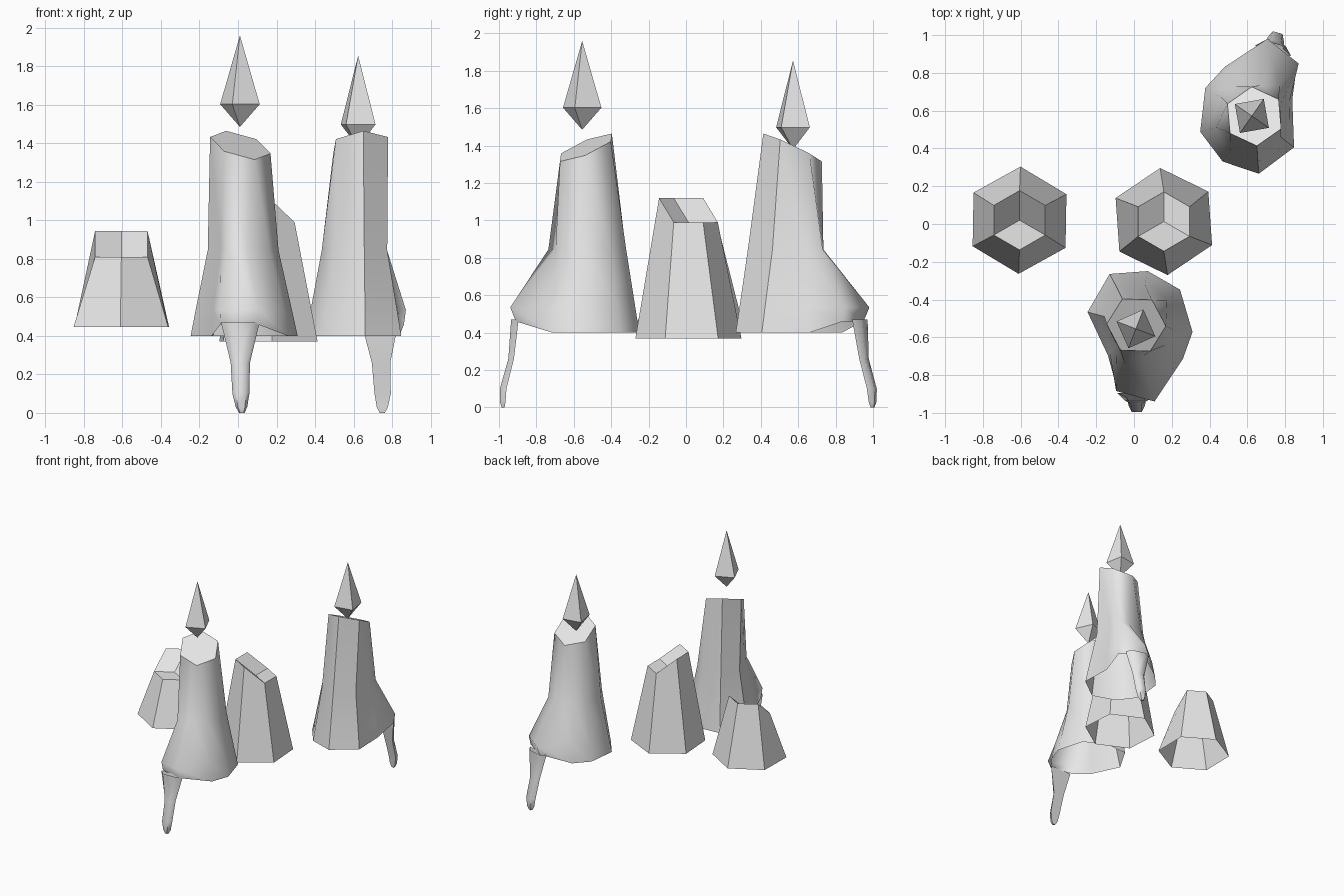
import bpy, bmesh
from math import radians, cos, sin
from mathutils import Matrix

cube = bpy.data.objects.get("Cube")
if cube:
    bpy.data.objects.remove(cube, do_unlink=True)

# Single pale grey wax colour
wax = bpy.data.materials.new("pale grey wax")
wax.use_nodes = True
colour = (0.8, 0.8, 0.8, 1)
wax.diffuse_color = colour
wax.node_tree.nodes["Principled BSDF"].inputs["Base Color"].default_value = colour


def finish(bm, name, at=(0, 0, 0), turn=0, smooth=False):
    bmesh.ops.recalc_face_normals(bm, faces=bm.faces)
    for f in bm.faces:
        f.smooth = smooth
    mesh = bpy.data.meshes.new(name)
    bm.to_mesh(mesh)
    bm.free()
    mesh.materials.append(wax)
    obj = bpy.data.objects.new(name, mesh)
    obj.matrix_world = Matrix.Translation(at) @ Matrix.Rotation(radians(turn), 4, "Z")
    bpy.context.collection.objects.link(obj)
    return obj


def polar(bm, angle, r, z, cx=0, cy=0):
    a = radians(angle)
    return bm.verts.new((cx + r * cos(a), cy + r * sin(a), z))


def bridge(bm, lower, upper):
    n = len(lower)
    for i in range(n):
        j = (i + 1) % n
        loop = [lower[i], lower[j], upper[j], upper[i]]
        bm.faces.new(list(dict.fromkeys(loop)))


# Tall candle: nine flared columns gathered into a slanted six-sided top
# per column: angle, middle radius, lower radius, foot radius, foot height, top corner
COLUMNS = [
    (117.5, 0.24, 0.285, 0.305, 0.40, 0), (78, 0.22, 0.27, 0.292, 0.40, 1),
    (39, 0.21, 0.27, 0.298, 0.40, 1), (-7, 0.20, 0.27, 0.30, 0.40, 2),
    (-36, 0.185, 0.28, 0.305, 0.40, 3), (-76.5, 0.167, 0.416, 0.385, 0.46, 3),
    (253, 0.21, 0.365, 0.35, 0.46, 4), (227, 0.15, 0.205, 0.22, 0.40, 4),
    (165, 0.175, 0.24, 0.267, 0.40, 5)]


def tall_candle(name, at, turn):
    bm = bmesh.new()
    corners = [polar(bm, 118 - 60 * i, 0.157, 1.39) for i in range(6)]
    for v in corners:
        v.co.z += -0.26 * v.co.x + 0.4 * v.co.y
    rings = [[corners[c[5]] for c in COLUMNS],
             [polar(bm, c[0], c[1], 0.845) for c in COLUMNS],
             [polar(bm, c[0], c[2], 0.535) for c in COLUMNS],
             [polar(bm, c[0], c[3], c[4]) for c in COLUMNS]]
    for upper, lower in zip(rings, rings[1:]):
        bridge(bm, lower, upper)
        for i in (0, 8):
            bm.edges.get((upper[i], lower[i])).smooth = False
    cap = bm.faces.new(corners)
    for e in cap.edges:
        e.smooth = False
    finish(bm, name, at, turn, True)


# Wax drip: tapering strip hanging off the flared side
def drip(name, at, turn):
    bm = bmesh.new()
    rings = []
    for x, half, front, back, z in [(0, 0.10, -0.40, -0.36, 0.47), (0, 0.05, -0.415, -0.385, 0.26),
                                    (0.003, 0.044, -0.46, -0.425, 0.10), (0.006, 0.03, -0.46, -0.43, 0.03),
                                    (0.008, 0.014, -0.45, -0.435, 0)]:
        outline = [(-half, back), (-half * 0.6, front), (half * 0.6, front), (half, back)]
        rings.append([bm.verts.new((x + px, py, z)) for px, py in outline])
    for upper, lower in zip(rings, rings[1:]):
        bridge(bm, lower, upper)
    bm.faces.new(rings[-1])
    obj = finish(bm, name, at, turn)
    bpy.context.view_layer.objects.active = obj
    obj.select_set(True)
    bpy.ops.object.shade_smooth_by_angle(angle=radians(60))
    obj.select_set(False)


# Flame: stretched four-sided crystal
def flame(name, at, turn):
    bm = bmesh.new()
    ring = [polar(bm, 90 * i, 0.11, 0.118) for i in range(4)]
    for z in (0, 0.475):
        tip = bm.verts.new((0, 0, z))
        for i in range(4):
            bm.faces.new((ring[i], ring[(i + 1) % 4], tip))
    finish(bm, name, at, turn)


# Short candle: six-sided taper whose top steps down to a flat corner
def short_candle(name, at, twist, foot_z, low_z, high_z, low_angle):
    bm = bmesh.new()
    foot = [polar(bm, 90 + twist + 60 * i, 0.284, foot_z) for i in range(6)]
    top = [polar(bm, 90 + 60 * i, 0.157, high_z) for i in range(6)]
    mid = (low_angle - 90) // 60 % 6
    low = [top[(mid + k) % 6] for k in (-1, 0, 1)]
    high = [top[(mid + k) % 6] for k in (2, 3, 4)]
    for v in low:
        v.co.z = low_z
    bridge(bm, foot, top)
    centre = bm.verts.new((0, 0, low_z))
    bm.faces.new((low[0], low[1], low[2], centre))
    bm.faces.new((low[2], high[0], high[1], centre))
    bm.faces.new((high[1], high[2], low[0], centre))
    finish(bm, name, at)


# Two tall candles, the back one turned round
for label, spot, turn, drip_turn, flame_at, flame_turn in [
        ("front", (0.012, -0.535, 0), 0, 0, (0.01, -0.555, 1.485), 69),
        ("back", (0.637, 0.57, 0), 157, 164, (0.624, 0.572, 1.38), 55)]:
    tall_candle(label + "_tall_candle", spot, turn)
    drip(label + "_wax_drip", spot, drip_turn)
    flame(label + "_flame", flame_at, flame_turn)

# Two short candles
short_candle("right_short_candle", (-0.606, 0.02, 0), -1, 0.445, 0.81, 0.945, 270)
short_candle("left_short_candle", (0.158, 0.013, 0), 4, 0.37, 0.99, 1.12, 30)
